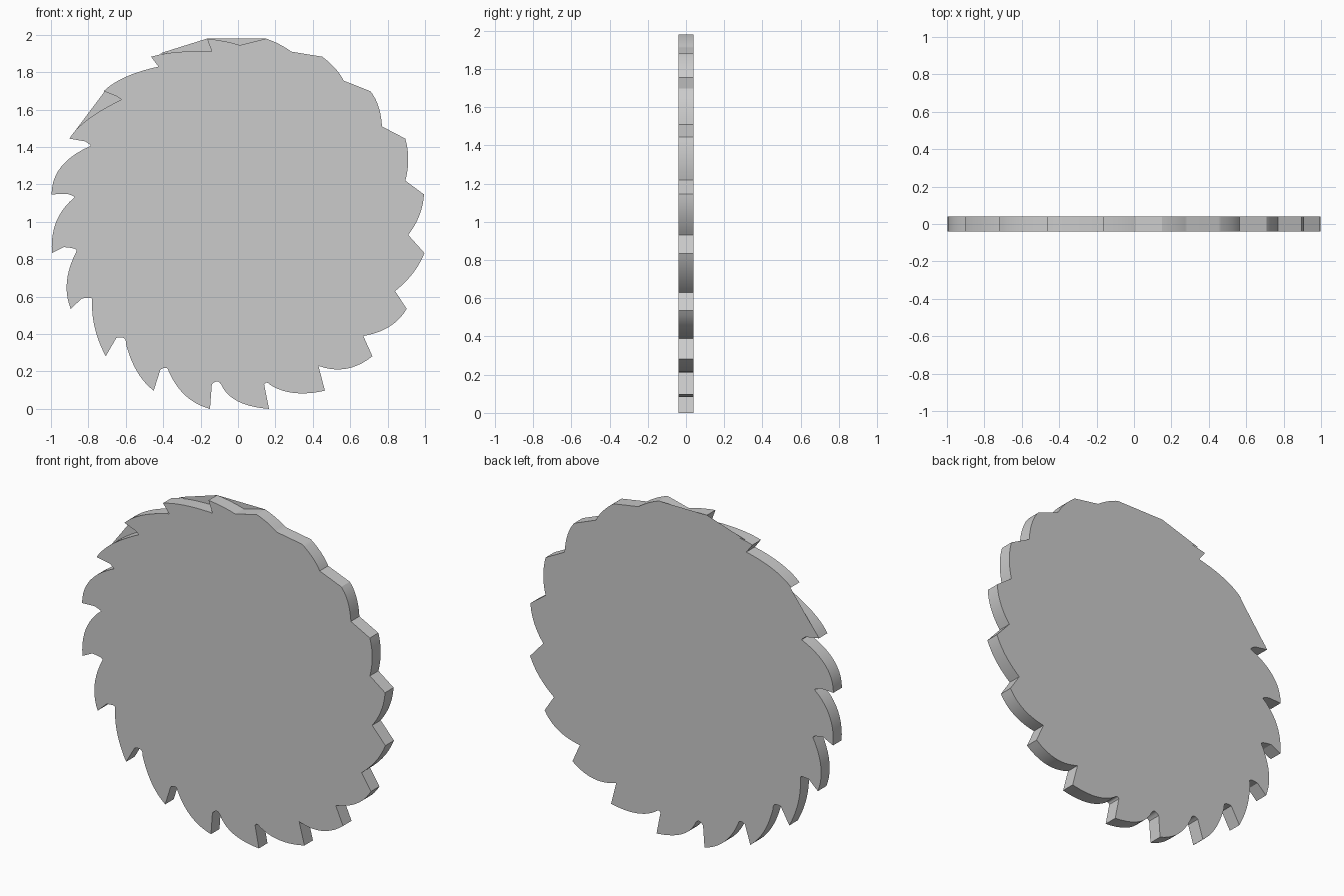
import bpy, bmesh, math
from mathutils import Vector

if "Cube" in bpy.data.objects:
    bpy.data.objects.remove(bpy.data.objects["Cube"])

HALF = 0.04            # half the blade thickness
CENTRE = Vector((0, 0.99))

# Gullet of each tooth, anticlockwise from the bottom:
# root of the cutting face, a point on the back curve, optional end of rounded gullet
gullets = [
    ((-.14, .13), (0, .04), (-.09, .13)),
    ((.14, .13), (.30, .085), (.17, .13)),
    ((.43, .23), (.58, .215)),
    ((.67, .39), (.81, .44)),
    ((.84, .63), (.935, .725)),
    ((.91, .93), (.97, 1.035)),
    ((.895, 1.22), (.91, 1.335)),
    ((.77, 1.51), (.75, 1.62)),
    ((.565, 1.755), (.52, 1.82)),
    ((.285, 1.91), (.22, 1.95)),
    ((.01, 1.945), (-.07, 1.965)),
    ((-.14, 1.91), (-.32, 1.908)),
    ((-.425, 1.83), (-.60, 1.775)),
    ((-.645, 1.67), (-.80, 1.55), (-.62, 1.655)),
    ((-.815, 1.43), (-.945, 1.295), (-.79, 1.405)),
    ((-.915, 1.15), (-.972, 1.00), (-.875, 1.13)),
    ((-.93, .865), (-.915, .68), (-.865, .84)),
    ((-.835, .59), (-.765, .43), (-.78, .58)),
    ((-.65, .38), (-.54, .20), (-.60, .35)),
    ((-.415, .21), (-.28, .07), (-.37, .20)),
]


def tip(i):
    """Evenly spaced tooth tips."""
    a = math.radians(-99 + 18 * i)
    return CENTRE + Vector((1.008 * math.cos(a) - .008 * math.sin(a),
                            1.002 * math.sin(a)))


def bezier(a, c, b, n):
    return [a * (1 - t) ** 2 + c * 2 * t * (1 - t) + b * t * t
            for t in (k / n for k in range(n + 1))]


# Blade outline
outline = []
for i, g in enumerate(gullets):
    root, mid = Vector(g[0]), Vector(g[1])
    start, nxt = root, tip(i + 1)
    outline.append(tip(i))
    if len(g) == 3:
        start = Vector(g[2])
        inward = (CENTRE - root).normalized()
        outline += bezier(root, (root + start) / 2 + inward * (start - root).length * .7,
                          start, 6)[:-1]
    outline += bezier(start, mid * 2 - (start + nxt) / 2, nxt, 10)[:-1]

# Extruded blade
bm = bmesh.new()
front = [bm.verts.new((p.x, -HALF, p.y)) for p in outline]
back = [bm.verts.new((p.x, HALF, p.y)) for p in outline]
bm.faces.new(front)
bm.faces.new(back[::-1])
n = len(outline)
for k in range(n):
    j = (k + 1) % n
    bm.faces.new((front[j], front[k], back[k], back[j]))
bmesh.ops.recalc_face_normals(bm, faces=bm.faces[:])

# Thin webs closing the two top gullets on the back face
for i, end in ((10, tip(11)), (11, Vector((-.42, 1.90)))):
    pts = (tip(i), Vector(gullets[i][0]), end)
    f = bm.faces.new([bm.verts.new((p.x, HALF, p.y)) for p in pts])
    f.normal_update()
    if f.normal.y < 0:
        f.normal_flip()

mesh = bpy.data.meshes.new("saw_blade")
bm.to_mesh(mesh)
bm.free()
blade = bpy.data.objects.new("saw_blade", mesh)
bpy.context.collection.objects.link(blade)
bpy.context.view_layer.objects.active = blade
blade.select_set(True)
bpy.ops.object.shade_smooth_by_angle(angle=math.radians(30))
